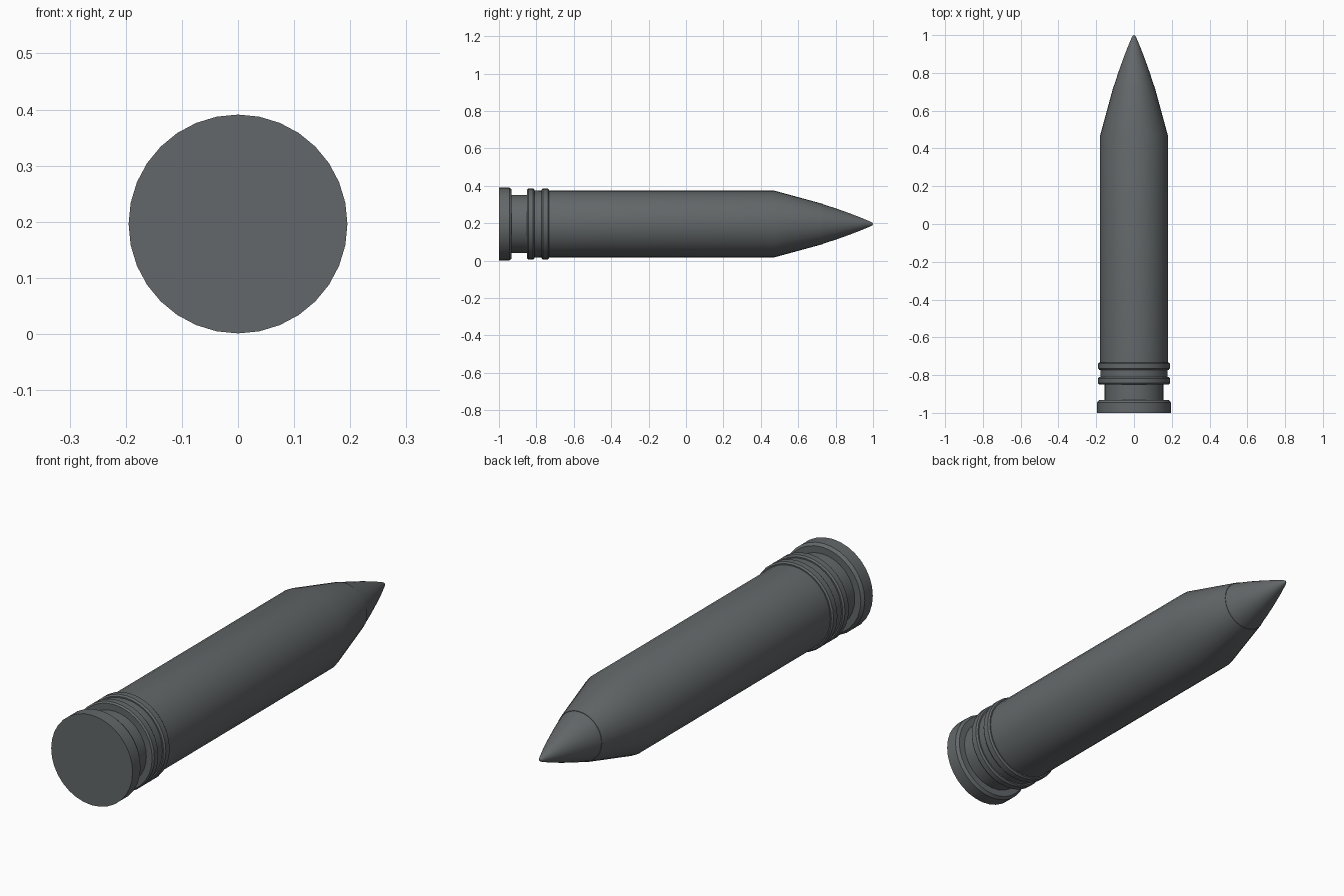
import bpy, bmesh, math

old = bpy.data.objects.get("Cube")
if old:
    bpy.data.objects.remove(old, do_unlink=True)

SIDES = 32
AXIS_Z = 0.196

steel = bpy.data.materials.new("dark_steel_grey")
steel.use_nodes = True
colour = (0.125, 0.137, 0.142, 1)
steel.diffuse_color = colour
bsdf = next(n for n in steel.node_tree.nodes if n.type == 'BSDF_PRINCIPLED')
bsdf.inputs["Base Color"].default_value = colour


def lathe(name, profile):
    """Turn (y, radius) points around the long axis, capping open ends."""
    bm = bmesh.new()
    rings = []
    for y, r in profile:
        rings.append([bm.verts.new((r * math.sin(math.tau * i / SIDES), y,
                                    AXIS_Z + r * math.cos(math.tau * i / SIDES)))
                      for i in range(SIDES)])
    for a, b in zip(rings, rings[1:]):
        for i in range(SIDES):
            j = (i + 1) % SIDES
            bm.faces.new((a[i], a[j], b[j], b[i]))
    bm.faces.new(rings[0])
    bm.faces.new(rings[-1])
    bmesh.ops.recalc_face_normals(bm, faces=bm.faces[:])
    mesh = bpy.data.meshes.new(name)
    bm.to_mesh(mesh)
    bm.free()
    mesh.materials.append(steel)
    obj = bpy.data.objects.new(name, mesh)
    bpy.context.collection.objects.link(obj)
    bpy.ops.object.select_all(action='DESELECT')
    obj.select_set(True)
    bpy.context.view_layer.objects.active = obj
    bpy.ops.object.shade_smooth_by_angle(angle=math.radians(30))
    return obj


# Base rim with a slightly bevelled front edge
lathe("base_rim", [(-1, 0.195), (-0.945, 0.195), (-0.932, 0.185)])

# Narrow groove behind the rim
lathe("extractor_groove", [(-0.94, 0.156), (-0.84, 0.156)])

# Two raised bands
for name, start in (("rear_band", -0.85), ("front_band", -0.772)):
    lathe(name, [(start, 0.184), (start + 0.007, 0.19),
                 (start + 0.033, 0.19), (start + 0.04, 0.184)])

# Straight case with tapered shoulder
lathe("case_body", [(-0.845, 0.178), (-0.74, 0.179), (0.47, 0.179), (0.73, 0.108)])

# Curved pointed nose
lathe("nose_tip", [(0.73, 0.106), (0.80, 0.084), (0.87, 0.059), (0.93, 0.036),
                   (0.985, 0.013), (0.995, 0.008), (1.0, 0.002)])
